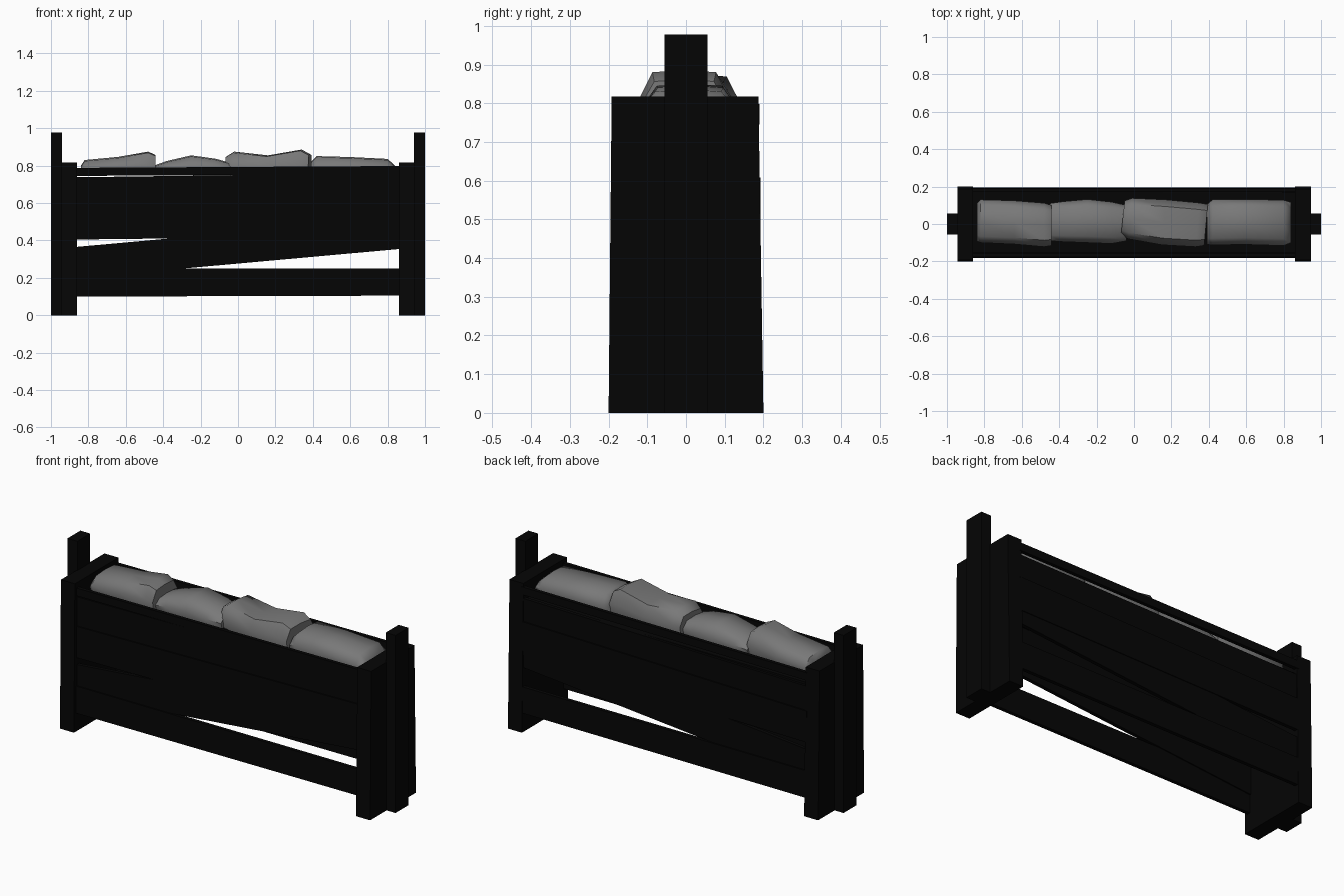
import bpy
import bmesh

cube = bpy.data.objects.get("Cube")
if cube:
    bpy.data.objects.remove(cube)


def material(name, value):
    m = bpy.data.materials.new(name)
    m.use_nodes = True
    color = (value, value, value, 1)
    m.diffuse_color = color
    bsdf = m.node_tree.nodes["Principled BSDF"]
    bsdf.inputs["Base Color"].default_value = color
    bsdf.inputs["Roughness"].default_value = 0.9
    return m


WOOD = material("charred black wood", 0.0016)
CLOTH = material("grey sackcloth", 0.19)
THICK = 0.02


def loft(name, rings, mat):
    """Skin a row of equal-length rings and cap both ends."""
    bm = bmesh.new()
    rows = [[bm.verts.new(p) for p in ring] for ring in rings]
    n = len(rows[0])
    for a, b in zip(rows, rows[1:]):
        for i in range(n):
            j = (i + 1) % n
            bm.faces.new((a[i], a[j], b[j], b[i]))
    bm.faces.new(rows[0])
    bm.faces.new(rows[-1])
    bmesh.ops.recalc_face_normals(bm, faces=bm.faces)
    mesh = bpy.data.meshes.new(name)
    bm.to_mesh(mesh)
    bm.free()
    mesh.materials.append(mat)
    obj = bpy.data.objects.new(name, mesh)
    bpy.context.collection.objects.link(obj)
    return obj


def plank(name, left, right, y0, y1, half=0.87):
    """Board along x; left and right give its (bottom, top) heights."""
    rings = []
    for x, (lo, hi) in ((-half, left), (half, right)):
        rings.append([(x, y0, lo), (x, y1, lo), (x, y1, hi), (x, y0, hi)])
    return loft(name, rings, WOOD)


def upright(name, x0, x1, bottom, top, height):
    """Standing board; bottom and top give its y range at each end."""
    rings = []
    for z, (y0, y1) in ((0, bottom), (height, top)):
        rings.append([(x0, y0, z), (x1, y0, z), (x1, y1, z), (x0, y1, z)])
    return loft(name, rings, WOOD)


# End boards with a taller narrow post outside each
for side, s in (("left", 1), ("right", -1)):
    upright(side + "_end_board", s * 0.86, s * 0.945, (-0.2, 0.2), (-0.192, 0.187), 0.817)
    upright(side + "_end_post", s * 0.94, s, (-0.056, 0.056), (-0.056, 0.056), 0.978)

# Front and back slats, one of them hanging crooked; drop lowers the back copy
slats = {
    "bottom_slat": ((0.10, 0.25), (0.105, 0.25), -0.004, 0),
    "crooked_slat": ((0.198, 0.365), (0.355, 0.522), 0.002, 0),
    "middle_slat": ((0.405, 0.578), (0.425, 0.608), -0.002, 0),
    "upper_slat": ((0.572, 0.738), (0.600, 0.760), 0.004, 0.026),
    "top_rail": ((0.745, 0.788), (0.755, 0.798), 0, 0),
}
for name, (left, right, inset, drop) in slats.items():
    front, back = -0.177 + inset, 0.19 - inset
    plank("front_" + name, left, right, front, front + THICK)
    plank("back_" + name, [z - drop for z in left], [z - drop for z in right],
          back - THICK, back)

# Shelf carrying the sacks
plank("sack_shelf", (0.70, 0.725), (0.70, 0.725), -0.16, 0.172)


def sack(name, stations, skew=0.0):
    """Sagging sack from (x, top height, y min, y max) stations."""
    base = 0.747
    rings = []
    for x, top, y0, y1 in stations:
        mid, half = (y0 + y1) / 2, (y1 - y0) / 2
        side = base + (top - base) * 0.45
        shape = [(-0.92, base), (0.92, base), (1, side), (0.7, top - 0.006),
                 (0, top), (-0.7, top - 0.006), (-1, side)]
        rings.append([(x + skew * k, mid + half * k, z) for k, z in shape])
    obj = loft(name, rings, CLOTH)
    bpy.ops.object.select_all(action="DESELECT")
    obj.select_set(True)
    bpy.context.view_layer.objects.active = obj
    bpy.ops.object.shade_smooth_by_angle(angle=0.9)


# Row of four sacks
sack("sack_far_right", [(-0.84, 0.80, -0.09, 0.11), (-0.82, 0.83, -0.10, 0.13),
                        (-0.64, 0.847, -0.108, 0.125), (-0.48, 0.875, -0.122, 0.112),
                        (-0.44, 0.857, -0.115, 0.10)])
sack("sack_inner_right", [(-0.45, 0.80, -0.09, 0.11), (-0.38, 0.825, -0.095, 0.12),
                          (-0.25, 0.855, -0.10, 0.132), (-0.12, 0.837, -0.105, 0.118),
                          (-0.04, 0.815, -0.09, 0.10)])
sack("sack_inner_left", [(-0.06, 0.85, -0.06, 0.125), (-0.02, 0.875, -0.08, 0.138),
                         (0.16, 0.855, -0.112, 0.13), (0.34, 0.886, -0.122, 0.113),
                         (0.385, 0.862, -0.115, 0.105)], 0.01)
sack("sack_far_left", [(0.39, 0.82, -0.11, 0.105), (0.42, 0.851, -0.112, 0.13),
                       (0.6, 0.846, -0.11, 0.132), (0.8, 0.836, -0.116, 0.128),
                       (0.84, 0.80, -0.10, 0.115)])
